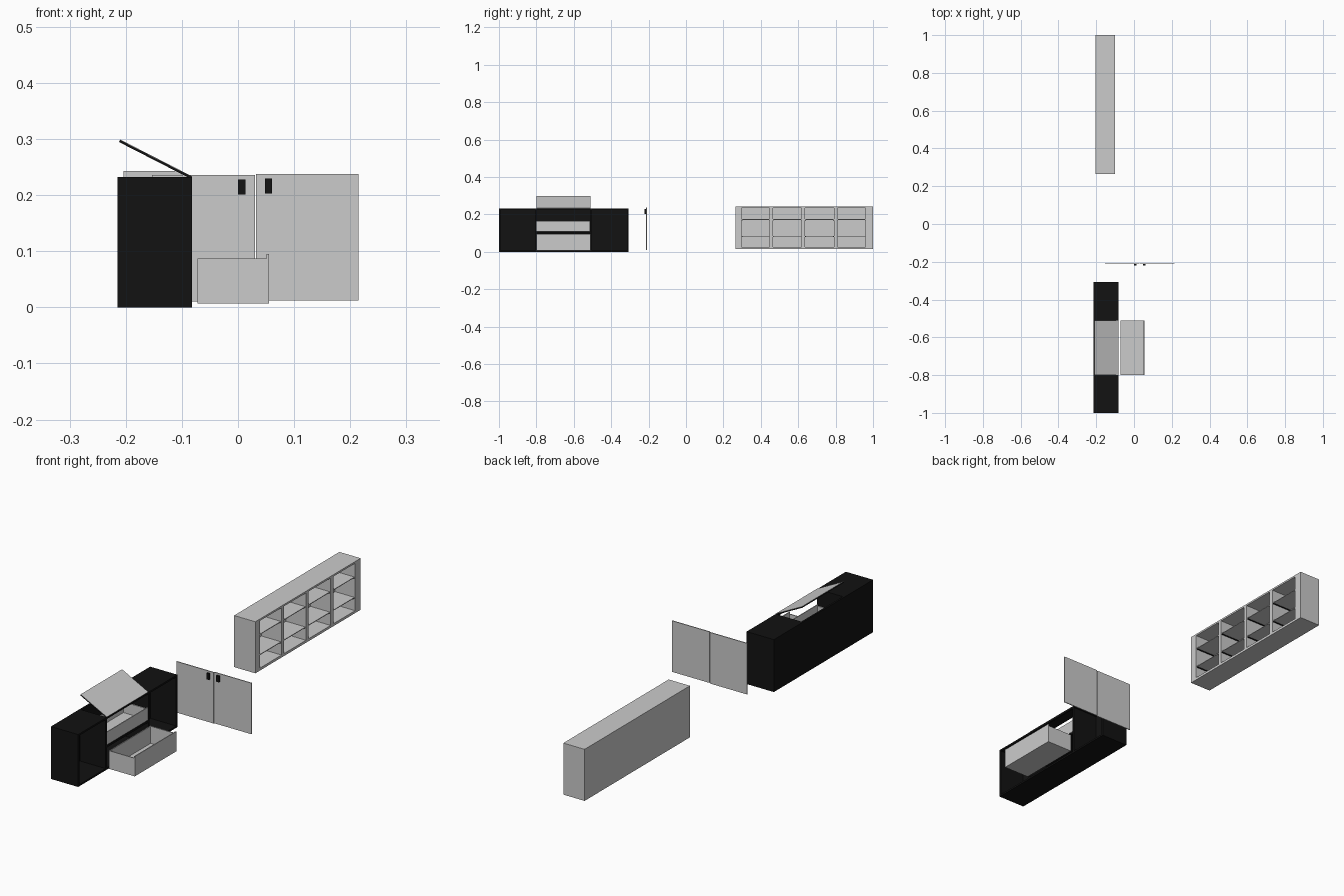
import bpy, bmesh, math
from mathutils import Matrix, Vector

if "Cube" in bpy.data.objects:
    bpy.data.objects.remove(bpy.data.objects["Cube"])

black = bpy.data.materials.new("black_finish")
black.diffuse_color = (0.006, 0.006, 0.006, 1)
black.use_nodes = True
black.node_tree.nodes["Principled BSDF"].inputs["Base Color"].default_value = black.diffuse_color


def build(name, boxes, mat=None):
    """One object made of boxes given as (x0, x1, y0, y1, z0, z1)."""
    bm = bmesh.new()
    for x0, x1, y0, y1, z0, z1 in boxes:
        m = Matrix.Translation(((x0 + x1) / 2, (y0 + y1) / 2, (z0 + z1) / 2))
        m = m @ Matrix.Diagonal((x1 - x0, y1 - y0, z1 - z0, 1))
        bmesh.ops.create_cube(bm, size=1, matrix=m)
    me = bpy.data.meshes.new(name)
    bm.to_mesh(me)
    bm.free()
    if mat:
        me.materials.append(mat)
    ob = bpy.data.objects.new(name, me)
    bpy.context.collection.objects.link(ob)
    return ob


def tray(name, x0, x1, y0, y1, z0, z1, front_top):
    """Open-topped drawer with its front panel on the +x side."""
    t = 0.004
    build(name, [
        (x0, x1 - t, y0, y1, z0, z0 + t),
        (x0, x0 + t, y0, y1, z0 + t, z1),
        (x0 + t, x1 - t, y0, y0 + t, z0 + t, z1),
        (x0 + t, x1 - t, y1 - t, y1, z0 + t, z1),
        (x1 - t, x1, y0, y1, z0, front_top)])


# Black cabinet, open towards +x, with an open top over the middle bay
X0, X1, H, T = -0.215, -0.082, 0.232, 0.008
Y0, YA, YB, Y1 = -1.0, -0.80, -0.51, -0.307
build("cabinet_carcass", [
    (X0, X1, Y0, Y1, 0, T),
    (X0, X0 + T, Y0, Y1, T, H),
    (X0 + T, X1, Y0, Y0 + T, T, H),
    (X0 + T, X1, YA - T, YA, T, H),
    (X0 + T, X1, YB, YB + T, T, H),
    (X0 + T, X1, Y1 - T, Y1, T, H),
    (X0 + T, X1, Y0 + T, YA - T, H - T, H),
    (X0 + T, X1, YB + T, Y1 - T, H - T, H)], black)
build("cabinet_middle_shelf", [(X0 + T, X1, YA, YB, 0.098, 0.107)], black)
build("cabinet_top_rail", [(X1 - T, X1, YA, YB, H - 0.008, H)], black)

# Upper drawer closed, lower drawer pulled out
tray("upper_drawer", -0.203, -0.083, YA + 0.002, YB - 0.002, 0.109, 0.16, 0.165)
tray("lower_drawer", -0.072, 0.055, YA, YB, 0.007, 0.087, 0.095)

# Raised lid hinged on the front top edge
L, angle = 0.144, math.atan2(0.065, 0.127)
hinge = Matrix.Translation((-0.084, 0, 0.229)) @ Matrix.Rotation(angle, 4, 'Y')
for name, z0, z1, mat in (("lid_core", 0, 0.004, black), ("lid_top_panel", 0.004, 0.005, None)):
    build(name, [(-L, 0, YA, YB, z0, z1)], mat).data.transform(hinge)

# Pair of loose doors with black handles
for side, x0, x1, z0, hx in (("left", -0.153, 0.030, 0.010, 0.0), ("right", 0.032, 0.215, 0.012, 0.048)):
    build(side + "_door", [(x0, x1, -0.213, -0.209, z0, z0 + 0.226)])
    build(side + "_door_handle", [(hx, hx + 0.013, -0.221, -0.213, z0 + 0.191, z0 + 0.218)], black)

# Grey shelf unit with four bays opening towards +x
SX0, SX1, SY0, SY1, SZ0, SZ1 = -0.204, -0.10, 0.264, 1.0, 0.015, 0.243
bays = [(0.298, 0.447), (0.465, 0.618), (0.637, 0.790), (0.810, 0.961)]
frame = [
    (SX0, SX0 + 0.006, SY0, SY1, SZ0, SZ1),
    (SX0 + 0.006, SX1, SY0, SY1, SZ0, 0.026),
    (SX0 + 0.006, SX1, SY0, SY1, 0.235, SZ1)]
edges = [SY0] + [v for b in bays for v in b] + [SY1]
for a, b in zip(edges[0::2], edges[1::2]):
    frame.append((SX0 + 0.006, SX1, a, b, 0.026, 0.235))
build("shelf_unit_frame", frame)

# Two thin shelves per bay resting on dark runners
shelves, runners = [], []
for a, b in bays:
    for z in (0.081, 0.171):
        shelves.append((SX0 + 0.006, SX1 - 0.003, a, b, z, z + 0.003))
        for y in (a, b - 0.004):
            runners.append((SX0 + 0.006, SX1 - 0.004, y, y + 0.004, z - 0.003, z))
build("shelf_boards", shelves)
build("shelf_runners", runners, black)
